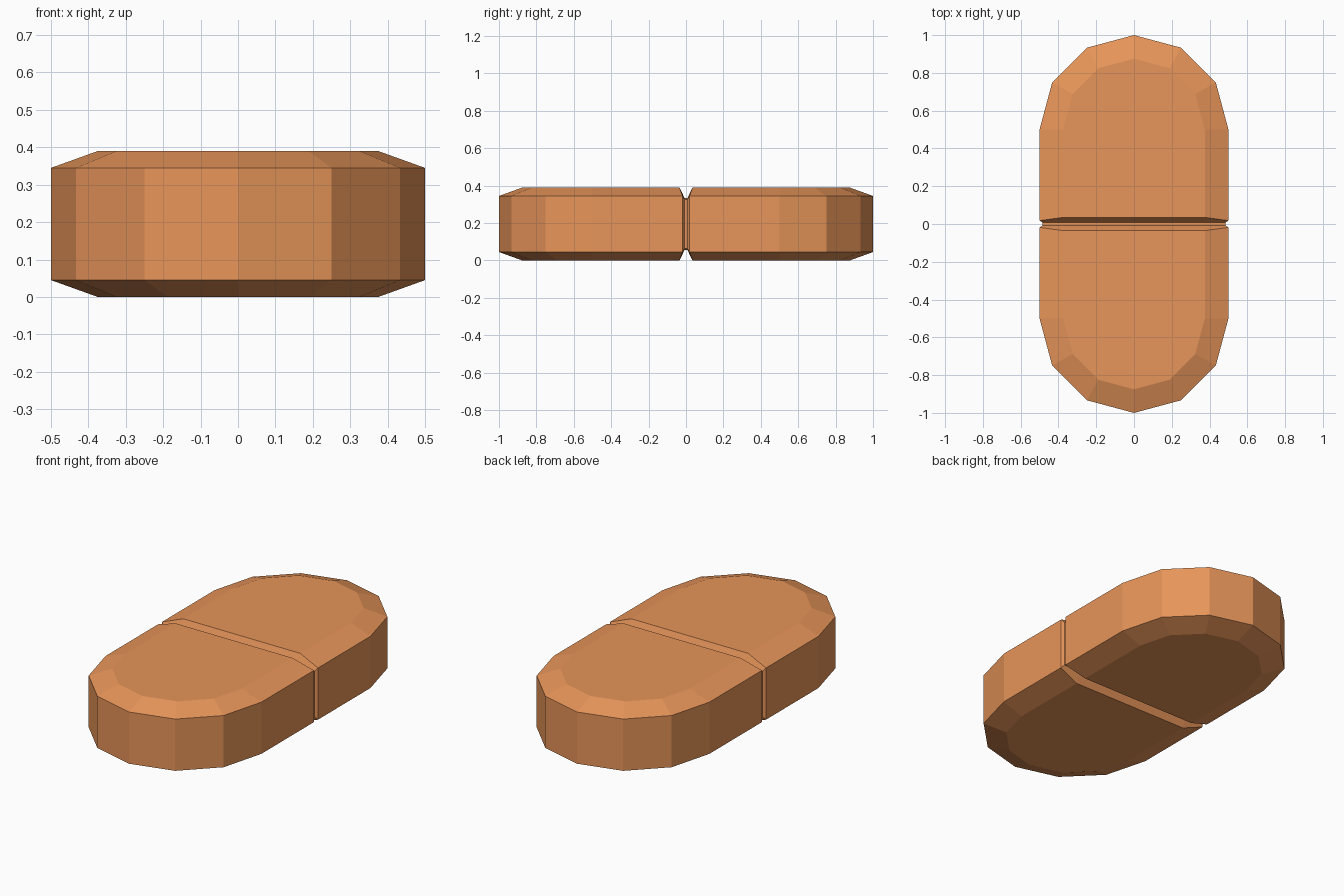
import bpy, bmesh
from math import sin, cos, pi

if "Cube" in bpy.data.objects:
    bpy.data.objects.remove(bpy.data.objects["Cube"])

H, LIP = 0.39, 0.045      # height, chamfer height
R, RT = 0.5, 0.375        # outline radius, flat cap radius


def outline(r, gap):
    """Closed half-pill outline: rounded end plus straight sides to the groove."""
    arc = [(r * cos(i * pi / 6), 0.5 + r * sin(i * pi / 6)) for i in range(7)]
    return [(r, gap)] + arc + [(-r, gap)]


def tablet_half(bm, sign):
    # Stacked rings: bottom cap, lower rim, upper rim, top cap
    levels = [(RT, 0.035, 0), (R, 0.018, LIP), (R, 0.018, H - LIP), (RT, 0.035, H)]
    rings = [[bm.verts.new((x, sign * y, z)) for x, y in outline(r, g)]
             for r, g, z in levels]
    n = len(rings[0])
    for a, b in zip(rings, rings[1:]):
        for i in range(n - 1):
            bm.faces.new((a[i], a[i + 1], b[i + 1], b[i]))
    bm.faces.new(rings[0])
    bm.faces.new(rings[-1])
    # Rim around the groove end of this half
    return [[r[0] for r in rings] + [r[-1] for r in reversed(rings)]][0]


bm = bmesh.new()
back = tablet_half(bm, 1)
front = tablet_half(bm, -1)

# Score groove: recessed section linking the two halves
zs = [0.055, 0.063, H - 0.063, H - 0.055]
xs = [0.37, 0.485, 0.485, 0.37]
pts = list(zip(xs, zs)) + [(-x, z) for x, z in reversed(list(zip(xs, zs)))]
loops = [back]
for y in (0.008, -0.008):
    loops.append([bm.verts.new((x, y, z)) for x, z in pts])
loops.append(front)
for a, b in zip(loops, loops[1:]):
    for i in range(8):
        j = (i + 1) % 8
        bm.faces.new((a[i], a[j], b[j], b[i]))

bmesh.ops.recalc_face_normals(bm, faces=bm.faces)
mesh = bpy.data.meshes.new("scored_tablet")
bm.to_mesh(mesh)
bm.free()
tablet = bpy.data.objects.new("scored_tablet", mesh)
bpy.context.collection.objects.link(tablet)

# Orange coating
mat = bpy.data.materials.new("orange_coating")
mat.diffuse_color = (0.8, 0.3, 0.1, 1)
mat.use_nodes = True
mat.node_tree.nodes["Principled BSDF"].inputs["Base Color"].default_value = mat.diffuse_color
mesh.materials.append(mat)
